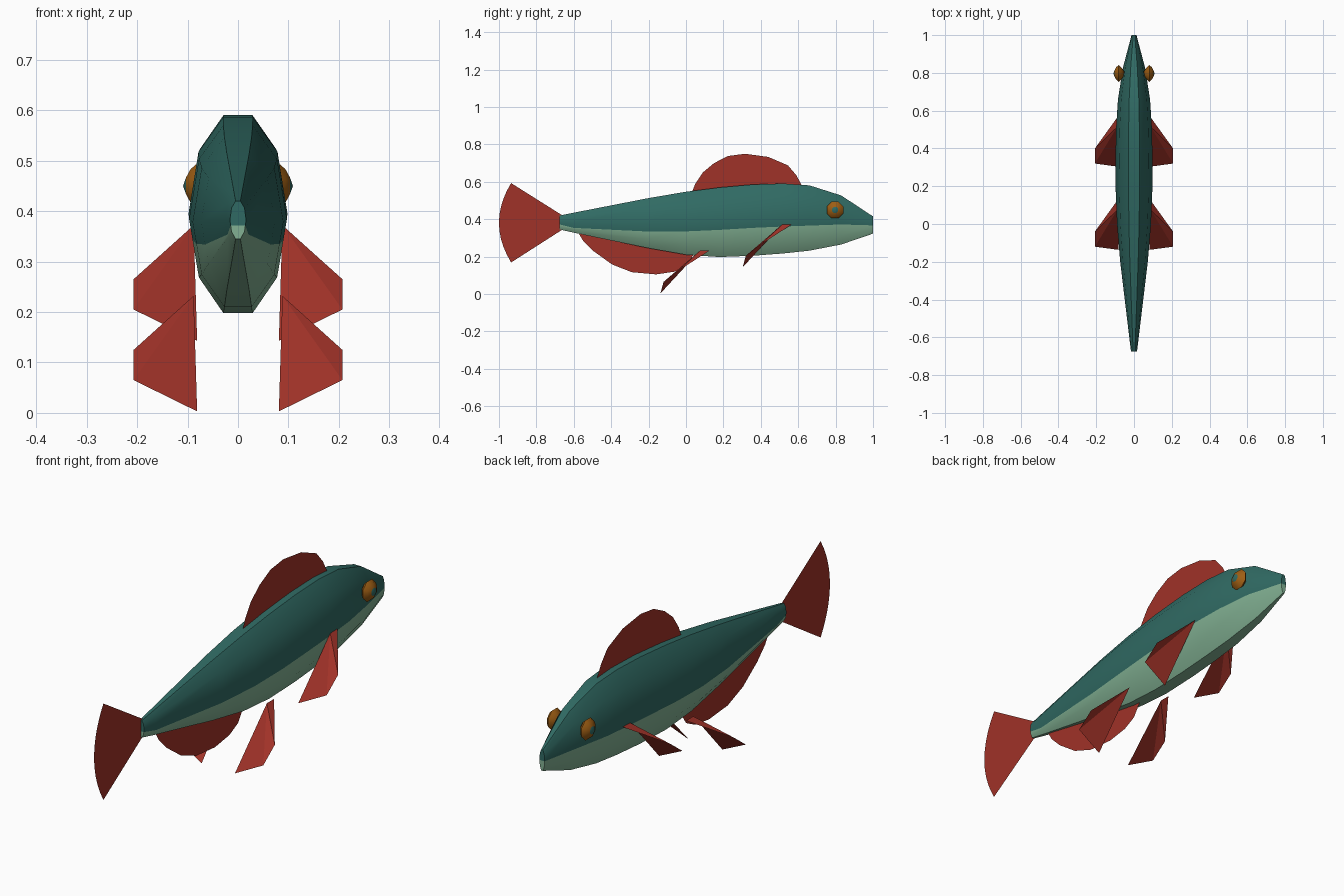
import bpy, bmesh, math

if "Cube" in bpy.data.objects:
    bpy.data.objects.remove(bpy.data.objects["Cube"])


def material(name, r, g, b):
    def lin(c):
        c /= 255
        return c / 12.92 if c <= 0.04045 else ((c + 0.055) / 1.055) ** 2.4
    m = bpy.data.materials.new(name)
    m.diffuse_color = (lin(r), lin(g), lin(b), 1)
    m.use_nodes = True
    m.node_tree.nodes["Principled BSDF"].inputs["Base Color"].default_value = m.diffuse_color
    return m


TEAL = material("teal skin", 48, 106, 99)
PALE = material("pale green belly", 130, 177, 147)
RED = material("red fin", 160, 50, 40)
AMBER = material("amber eye", 158, 94, 20)


def add_mesh(name, verts, faces, mats, indices=None, smooth=None):
    me = bpy.data.meshes.new(name)
    me.from_pydata(verts, [], faces)
    for m in mats:
        me.materials.append(m)
    for i, p in enumerate(me.polygons):
        p.material_index = indices[i] if indices else 0
    bm = bmesh.new()
    bm.from_mesh(me)
    bmesh.ops.recalc_face_normals(bm, faces=bm.faces)
    bm.to_mesh(me)
    bm.free()
    ob = bpy.data.objects.new(name, me)
    bpy.context.collection.objects.link(ob)
    if smooth:
        bpy.ops.object.select_all(action='DESELECT')
        ob.select_set(True)
        bpy.context.view_layer.objects.active = ob
        bpy.ops.object.shade_smooth_by_angle(angle=math.radians(smooth))
    return ob


# Body: ten-sided sections (y, bottom, top, half width, belly line height)
stations = [
    (-0.675, 0.345, 0.42, 0.016, 0.372), (-0.60, 0.328, 0.435, 0.025, 0.350),
    (-0.20, 0.245, 0.513, 0.073, 0.334), (0.0, 0.210, 0.547, 0.090, 0.335),
    (0.18, 0.198, 0.570, 0.097, 0.343), (0.36, 0.205, 0.586, 0.098, 0.354),
    (0.52, 0.217, 0.591, 0.094, 0.361), (0.66, 0.232, 0.581, 0.085, 0.366),
    (0.83, 0.265, 0.527, 0.058, 0.372), (1.0, 0.323, 0.415, 0.013, 0.369),
]
verts, faces, cols = [], [], []
for y, lo, hi, w, line in stations:
    h = hi - lo
    z_low, z_mid = lo + 0.19 * h, lo + 0.5 * h
    line = min(max(line, z_low + 0.05 * h), z_mid - 0.02 * h)
    w_line = w * (0.8 + 0.2 * (line - z_low) / (z_mid - z_low))
    side = [(0.3 * w, lo), (0.8 * w, z_low), (w_line, line),
            (w, z_mid), (0.8 * w, lo + 0.82 * h), (0.3 * w, hi)]
    ring = side + [(-x, z) for x, z in reversed(side)]
    verts += [(x, y, z) for x, z in ring]
N = 12
for s in range(len(stations) - 1):
    for k in range(N):
        a, b = s * N + k, s * N + (k + 1) % N
        faces.append((a, b, b + N, a + N))
        cols.append(1 if k in (0, 1, 9, 10, 11) else 0)
for base in (0, (len(stations) - 1) * N):      # nose and tail caps
    faces.append([base + k for k in (0, 1, 2, 9, 10, 11)])
    faces.append([base + k for k in range(2, 10)])
    cols += [1, 0]
add_mesh("body", verts, faces, [TEAL, PALE], cols, 50)


# Thin fins on the centre plane
def flat_fin(name, outline):
    add_mesh(name, [(0, y, z) for y, z in outline],
             [list(range(len(outline)))], [RED])


arc = [(-0.935 - 0.065 * (1 - t * t), 0.381 + 0.212 * t)
       for t in [i / 5 for i in range(-5, 6)]]
flat_fin("tail_fin", [(-0.66, 0.42), (-0.66, 0.345)] + arc)
flat_fin("back_fin", [(0.03, 0.54), (0.05, 0.59), (0.09, 0.65), (0.15, 0.70),
                      (0.225, 0.738), (0.315, 0.75), (0.44, 0.733),
                      (0.545, 0.688), (0.59, 0.635), (0.625, 0.57)])
flat_fin("belly_fin", [(-0.58, 0.335), (-0.55, 0.285), (-0.495, 0.23),
                       (-0.395, 0.158), (-0.29, 0.117), (-0.16, 0.105),
                       (-0.06, 0.12), (0.0, 0.15), (0.05, 0.225)])

# Paired fins: folded pentagons, mirrored left and right
fin = [(0.088, 0.565, 0.372), (0.207, 0.40, 0.265), (0.207, 0.32, 0.205),
       (0.081, 0.303, 0.143), (0.088, 0.515, 0.372)]
for name, dx, dy, dz in (("chest_fin", 0, 0, 0), ("hip_fin", 0, -0.44, -0.14)):
    for tag, s in (("right", 1), ("left", -1)):
        pts = [(s * (x + dx), y + dy, z + dz) for x, y, z in fin]
        add_mesh(f"{name}_{tag}", pts, [(4, 0, 1), (4, 1, 2), (4, 2, 3)], [RED])

# Eyes: faceted lens with a small dark centre
profile = [(0.052, 0.012), (0.068, 0.036), (0.081, 0.048),
           (0.094, 0.036), (0.103, 0.018)]
for tag, s in (("right", 1), ("left", -1)):
    ev, ef, ec = [], [], []
    for x, r in profile:
        ev += [(s * x, 0.797 + r * math.cos(math.tau * (k + 0.5) / 8),
                0.45 + r * math.sin(math.tau * (k + 0.5) / 8)) for k in range(8)]
    for i in range(len(profile) - 1):
        for k in range(8):
            a, b = i * 8 + k, i * 8 + (k + 1) % 8
            ef.append((a, b, b + 8, a + 8))
            ec.append(0)
    tip = len(ev)
    ev.append((s * 0.109, 0.797, 0.45))
    for k in range(8):
        ef.append((32 + k, 32 + (k + 1) % 8, tip))
        ec.append(1)
    ef.append(list(range(8)))
    ec.append(0)
    add_mesh("eye_" + tag, ev, ef, [AMBER, TEAL], ec, 60)
